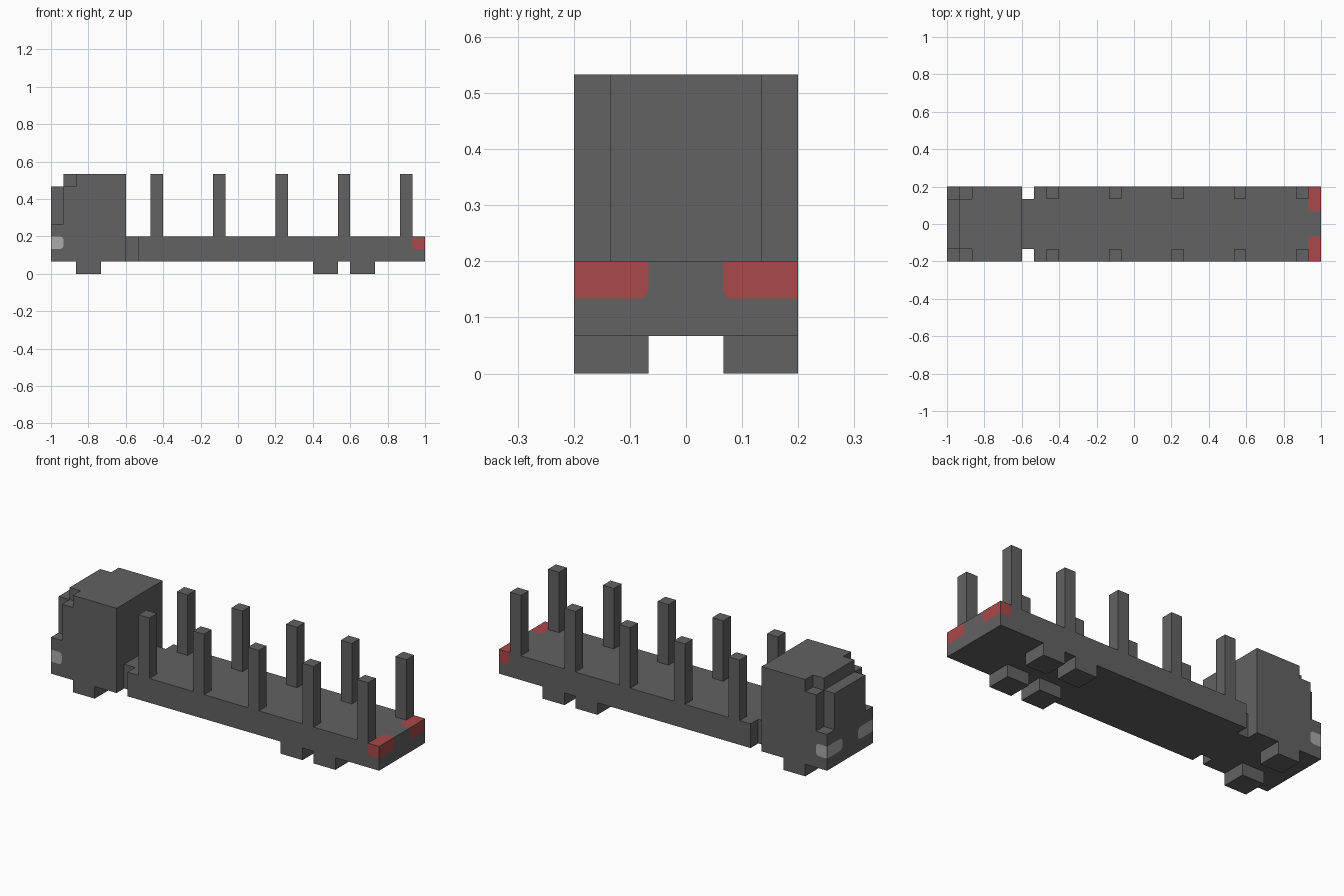
import bpy, bmesh, math
from mathutils import Vector

if "Cube" in bpy.data.objects:
    bpy.data.objects.remove(bpy.data.objects["Cube"])

U = 1 / 15      # the model sits on a grid of 1/15 unit cells


def material(name, rgb):
    m = bpy.data.materials.new(name)
    m.use_nodes = True
    m.diffuse_color = (*rgb, 1)
    b = m.node_tree.nodes["Principled BSDF"]
    b.inputs["Base Color"].default_value = (*rgb, 1)
    b.inputs["Roughness"].default_value = 0.9
    return m


GREY = material("dark grey", (0.122, 0.122, 0.122))
RED = material("tail light red", (0.40, 0.067, 0.067))
LAMP = material("headlight grey", (0.40, 0.40, 0.40))


def finish(name, bm, mat):
    me = bpy.data.meshes.new(name)
    bm.to_mesh(me)
    bm.free()
    me.materials.append(mat)
    ob = bpy.data.objects.new(name, me)
    bpy.context.collection.objects.link(ob)
    return ob


def prism(name, outline, z0, z1, mat=GREY):
    """Extrude a plan outline, given in grid cells, from z0 to z1."""
    bm = bmesh.new()
    face = bm.faces.new([bm.verts.new((x * U, y * U, z0 * U)) for x, y in outline])
    top = bmesh.ops.extrude_face_region(bm, geom=[face])["geom"]
    bmesh.ops.translate(bm, vec=(0, 0, (z1 - z0) * U),
                        verts=[v for v in top if isinstance(v, bmesh.types.BMVert)])
    bmesh.ops.recalc_face_normals(bm, faces=bm.faces)
    return finish(name, bm, mat)


def box(name, x, y, z):
    return prism(name, [(x[0], y[0]), (x[1], y[0]), (x[1], y[1]), (x[0], y[1])], *z)


def mirrored_outline(half):
    """Close a half outline (y > 0) by mirroring it over the centre line."""
    return half + [(x, -y) for x, y in reversed(half)]


def patch(name, origin, u, v, normal, mat, r0, r1):
    """Thin painted face from origin along u and v, rounded at the far end of u."""
    origin, u, v, normal = (Vector(a) * U for a in (origin, u, v, normal))
    a, b = u.length, v.length
    pts = [(0, 0)]
    for cy, r, start in ((r0, r0, -90), (b - r1, r1, 0)):
        steps = 4 if r else 0
        for i in range(steps + 1):
            t = math.radians(start + (90 * i / steps if steps else 0))
            pts.append((a - r + r * math.cos(t), cy + r * math.sin(t)) if r
                       else (a, cy))
    pts.append((0, b))
    lift = normal.normalized() * 0.0012
    bm = bmesh.new()
    f = bm.faces.new([bm.verts.new(origin + u / a * p + v / b * q + lift)
                      for p, q in pts])
    f.normal_update()
    if f.normal.dot(normal) < 0:
        f.normal_flip()
    return finish(name, bm, mat)


# Flat bed with a narrow neck behind the cab
prism("flat_bed", mirrored_outline([(-9, 2), (-8, 2), (-8, 3), (15, 3)]), 1, 3)

# Cab: body, stepped windscreen and roof with cut front corners
box("cab_lower", (-15, -9), (-3, 3), (1, 4))
prism("cab_upper", mirrored_outline([(-15, 2), (-14, 2), (-14, 3), (-9, 3)]), 4, 7)
prism("cab_roof", mirrored_outline([(-14, 2), (-13, 2), (-13, 3), (-9, 3)]), 7, 8)

for s, side in ((1, "back"), (-1, "front")):
    # Wheels
    for x, label in ((-13, "cab"), (6, "middle"), (9, "rear")):
        box(f"{label}_wheel_{side}", (x, x + 2), (s, 3 * s), (0, 1))
    # Stakes along the bed
    for i in range(5):
        x = -7 + 5 * i
        box(f"stake_{side}_{i + 1}", (x, x + 1), (2 * s, 3 * s), (3, 8))
    # Lights wrapped around the corners
    patch(f"tail_light_end_{side}", (15, 3 * s, 2), (0, -2 * s, 0), (0, 0, 1),
          (1, 0, 0), RED, 0.018, 0.004)
    patch(f"tail_light_side_{side}", (15, 3 * s, 2), (-1, 0, 0), (0, 0, 1),
          (0, s, 0), RED, 0.014, 0.014)
    patch(f"tail_light_top_{side}", (15, 3 * s, 3), (0, -2 * s, 0), (-1, 0, 0),
          (0, 0, 1), RED, 0.004, 0.018)
    patch(f"headlight_front_{side}", (-15, 3 * s, 2), (0, -2 * s, 0), (0, 0, 1),
          (-1, 0, 0), LAMP, 0.024, 0.024)
    patch(f"headlight_side_{side}", (-15, 3 * s, 2), (1, 0, 0), (0, 0, 1),
          (0, s, 0), LAMP, 0.018, 0.018)
